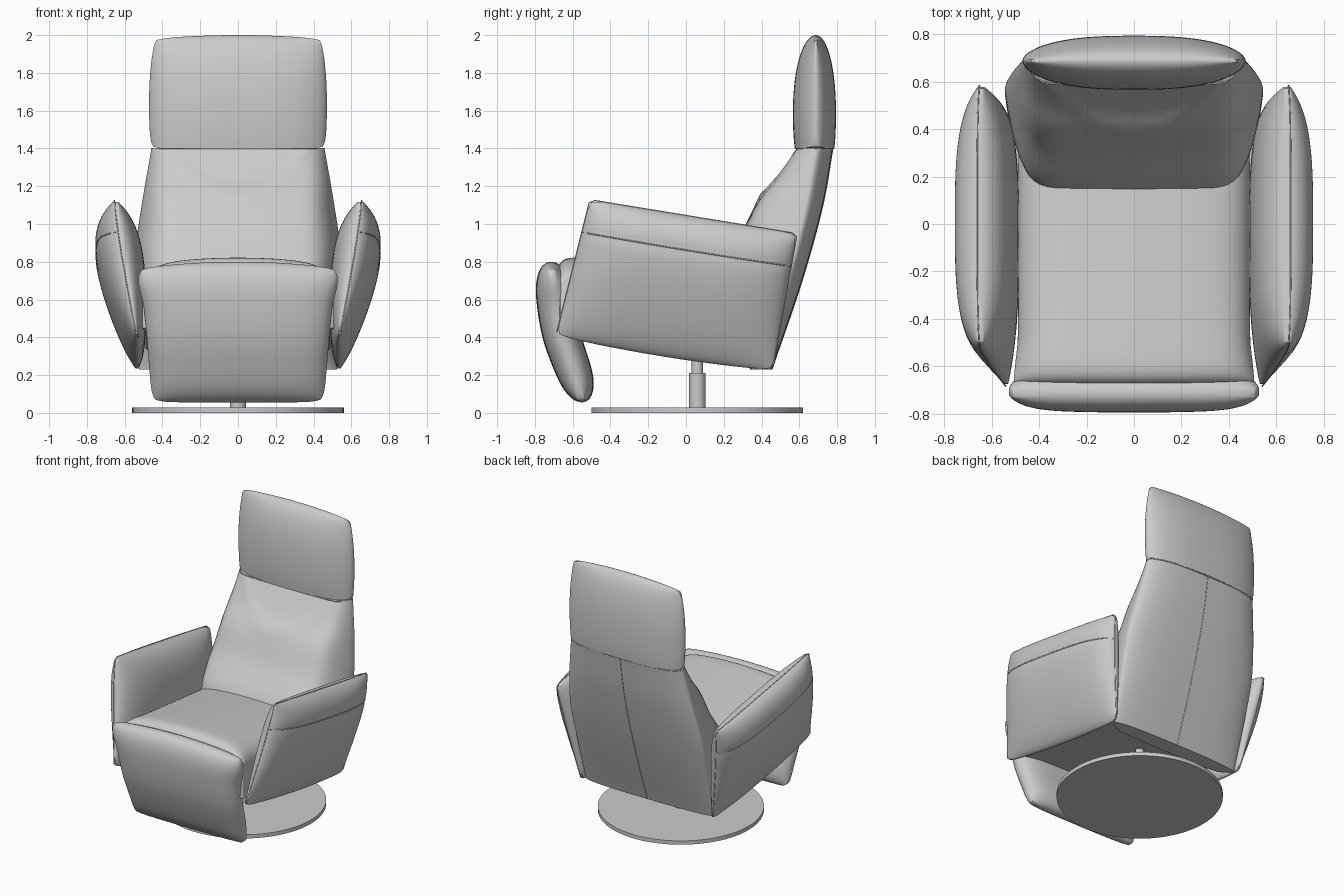
import bpy, bmesh, math
from mathutils import Vector

if "Cube" in bpy.data.objects:
    bpy.data.objects.remove(bpy.data.objects["Cube"], do_unlink=True)

grey = bpy.data.materials.new("soft grey")
grey.use_nodes = True
grey.diffuse_color = (0.6, 0.6, 0.6, 1)
grey.node_tree.nodes["Principled BSDF"].inputs["Base Color"].default_value = grey.diffuse_color


def finish(name, bm, angle=40):
    mesh = bpy.data.meshes.new(name)
    bmesh.ops.recalc_face_normals(bm, faces=bm.faces)
    bm.to_mesh(mesh)
    bm.free()
    ob = bpy.data.objects.new(name, mesh)
    bpy.context.collection.objects.link(ob)
    mesh.materials.append(grey)
    bpy.ops.object.select_all(action="DESELECT")
    ob.select_set(True)
    bpy.context.view_layer.objects.active = ob
    bpy.ops.object.shade_smooth_by_angle(angle=math.radians(angle))


def lerp(a, b, t):
    return a + (b - a) * t


def curve(table, t):
    """Smooth lookup through (t, value) pairs."""
    t = min(max(t, table[0][0]), table[-1][0])
    k = next(i for i in range(len(table) - 1) if t <= table[i + 1][0])

    def slope(i):
        (t0, v0), (t1, v1) = table[max(i - 1, 0)], table[min(i + 1, len(table) - 1)]
        return (v1 - v0) / (t1 - t0)

    (t0, v0), (t1, v1) = table[k], table[k + 1]
    d = t1 - t0
    s = (t - t0) / d
    ease = s * s * (3 - 2 * s)
    return (lerp(v0, v1, ease) + d * s * (1 - s) * ((1 - s) * slope(k) - s * slope(k + 1)))


def dome(t, power, root=0.5):
    return max(0, 1 - abs(t) ** power) ** root


def cushion(name, side_a, side_b, n=40, corner=0.03):
    """Two padded sheets over u, v in -1..1, closed around the rim."""
    steps = [math.sin(math.pi * (i / n - 0.5)) for i in range(n + 1)]
    bm = bmesh.new()
    sheets = []
    for side in (side_a, side_b):
        sheets.append([[bm.verts.new(side(u * (1 - corner * abs(v) ** 12),
                                          v * (1 - corner * abs(u) ** 12)))
                        for u in steps] for v in steps])
    for g in sheets:
        for j in range(n):
            for i in range(n):
                bm.faces.new((g[j][i], g[j][i + 1], g[j + 1][i + 1], g[j + 1][i]))
    # Bridge the two rims
    ring = ([(0, i) for i in range(n)] + [(j, n) for j in range(n)]
            + [(n, i) for i in range(n, 0, -1)] + [(j, 0) for j in range(n, 0, -1)])
    a, b = sheets
    for (j, i), (l, k) in zip(ring, ring[1:] + ring[:1]):
        bm.faces.new((a[j][i], a[l][k], b[l][k], b[j][i]))
    bmesh.ops.remove_doubles(bm, verts=bm.verts, dist=0.0004)
    bmesh.ops.dissolve_degenerate(bm, edges=bm.edges, dist=0.0001)
    finish(name, bm, 60)


def seam(name, points, radius=0.004):
    data = bpy.data.curves.new(name, "CURVE")
    data.dimensions = "3D"
    data.bevel_depth = radius
    data.bevel_resolution = 1
    spline = data.splines.new("POLY")
    spline.points.add(len(points) - 1)
    for p, co in zip(spline.points, points):
        p.co = (*co, 1)
    ob = bpy.data.objects.new(name, data)
    bpy.context.collection.objects.link(ob)
    data.materials.append(grey)


def span(n=30, lo=-1, hi=1):
    return [lerp(lo, hi, i / n) for i in range(n + 1)]


# Headrest
def headrest(sign, depth):
    def at(u, v):
        h = (v + 1) / 2
        width = 0.455 + 0.016 * dome(h * 2 - 0.8, 2, 1) - 0.01 * h ** 6
        bulge = dome((h - 0.3) / 0.7, 2.2) * dome(u, 2.6, 0.55)
        return Vector((u * width, 0.688 + sign * depth * bulge,
                       1.4 + 0.6 * h - 0.02 * u * u * h))
    return at


cushion("headrest", headrest(-1, 0.122), headrest(1, 0.106))


# Backrest
BACK_WIDTH = [(0.23, 0.525), (0.6, 0.54), (0.85, 0.543), (1.1, 0.51), (1.4, 0.458)]
BACK_RIM = [(0.23, 0.42), (0.7, 0.54), (1.05, 0.625), (1.4, 0.69)]
BACK_REAR = [(0.23, 0.455), (0.7, 0.615), (1.1, 0.725), (1.4, 0.778)]
BACK_FRONT = [(0.23, 0.34), (0.5, 0.2), (0.7, 0.13), (0.95, 0.29), (1.13, 0.385),
              (1.25, 0.485), (1.4, 0.585)]


def back_front(u, v):
    z = 0.815 + 0.585 * v
    rim, front = curve(BACK_RIM, z), curve(BACK_FRONT, z)
    fold = 0.014 * math.exp(-((z - 1.15 - 0.35 * u * u) / 0.03) ** 2) * dome(u * 0.95, 2, 1)
    puff = dome(u, 12) * (0.93 + 0.07 * dome(u, 2, 1))
    width = curve(BACK_WIDTH, z) * (1 - 0.1 * dome(u, 12) * dome(z - 0.7, 2, 1))
    return Vector((u * width, lerp(rim, front, puff) - fold, z))


def back_rear(u, v):
    z = 0.815 + 0.585 * v
    bulge = dome(u, 3.2, 0.55)
    return Vector((u * curve(BACK_WIDTH, z), lerp(curve(BACK_RIM, z), curve(BACK_REAR, z), bulge), z))


cushion("backrest", back_front, back_rear, corner=0)
seam("back_centre_seam", [back_rear(0, v) for v in span()], 0.003)
seam("headrest_seam", [back_rear(u, 1) for u in span()] + [back_front(-u, 1) for u in span()])


# Seat
def seat_rim(u, v):
    width = curve([(-1, 0.525), (-0.85, 0.505), (-0.6, 0.49), (1, 0.49)], v)
    y = lerp(-0.68, 0.36, (v + 1) / 2) - 0.015 * dome(u, 2, 1) * max(0, -v)
    return u * width, y


def seat_top(u, v):
    x, y = seat_rim(u, v)
    base = lerp(0.67, 0.56, (v + 1) / 2)
    return Vector((x, y, base + (0.125 + 0.04 * dome(u, 2, 1)) * dome(u, 8) * dome(v, 16)))


def seat_bottom(u, v):
    x, y = seat_rim(u, v)
    return Vector((x, y, lerp(0.45, 0.33, (v + 1) / 2)))


cushion("seat", seat_top, seat_bottom)
seam("seat_front_seam", [seat_top(u, -0.98) for u in span(30, -0.96, 0.96)])


# Footrest
FOOT_LINE = [(0.05, -0.55), (0.2, -0.59), (0.4, -0.655), (0.6, -0.69), (0.81, -0.715)]
FOOT_WIDTH = [(0.05, 0.455), (0.3, 0.475), (0.55, 0.498), (0.7, 0.528), (0.81, 0.53)]


def footrest(sign):
    def at(u, v):
        z = 0.428 + 0.372 * v
        bulge = dome(u, 7) * dome(v, 4) * (0.88 + 0.12 * dome(u, 2, 1))
        return Vector((u * curve(FOOT_WIDTH, z), curve(FOOT_LINE, z) + sign * 0.105 * bulge,
                       z - 0.035 * u * u * max(0, v) ** 3))
    return at


cushion("footrest", footrest(-1), footrest(1), corner=0.04)


# Arms
def arm(side, sign):
    """side picks left or right, sign picks the outer or inner sheet."""
    def at(u, v):
        a, b = (u + 1) / 2, (v + 1) / 2
        y = lerp(lerp(-0.69, 0.46, a), lerp(-0.51, 0.59, a), b)
        z = lerp(lerp(0.41, 0.225, a), lerp(1.13, 0.95, a), b)
        z -= 0.02 * dome(u, 2, 1) * (1 - b)
        rim = lerp(0.535, 0.65, b)
        if sign > 0:
            bulge = 0.195 * b ** 0.55 * dome(b, 4, 0.55) * dome(u, 3.2)
            bulge -= 0.006 * math.exp(-((b - 0.76) / 0.025) ** 2) * dome(u, 4)
        else:
            bulge = 0.145 * b ** 0.45 * dome(b, 5) * dome(u, 3.2)
        return Vector((side * (rim + sign * bulge), y, z))
    return at


for side, label in ((1, "left"), (-1, "right")):
    outer, inner = arm(side, 1), arm(side, -1)
    cushion(label + "_arm", outer, inner)
    seam(label + "_arm_seam", [outer(u, 0.52) for u in span(30, -0.99, 0.99)])
    rim = ([outer(-0.997, v) for v in span(20, -0.95, 0.95)]
           + [outer(u, 0.997) for u in span(20, -0.95, 0.95)]
           + [outer(0.997, -v) for v in span(20, -0.95, 0.95)])
    seam(label + "_arm_edge_seam", rim, 0.003)


# Pedestal
def cylinder(name, radius, z0, z1, sides):
    bm = bmesh.new()
    bmesh.ops.create_cone(bm, cap_ends=True, segments=sides, radius1=radius,
                          radius2=radius, depth=z1 - z0)
    bmesh.ops.translate(bm, verts=bm.verts, vec=(0, 0.06, (z0 + z1) / 2))
    finish(name, bm)


cylinder("base_plate", 0.56, 0, 0.028, 96)
cylinder("column_sleeve", 0.043, 0.028, 0.21, 32)
cylinder("column_rod", 0.03, 0.2, 0.42, 32)
